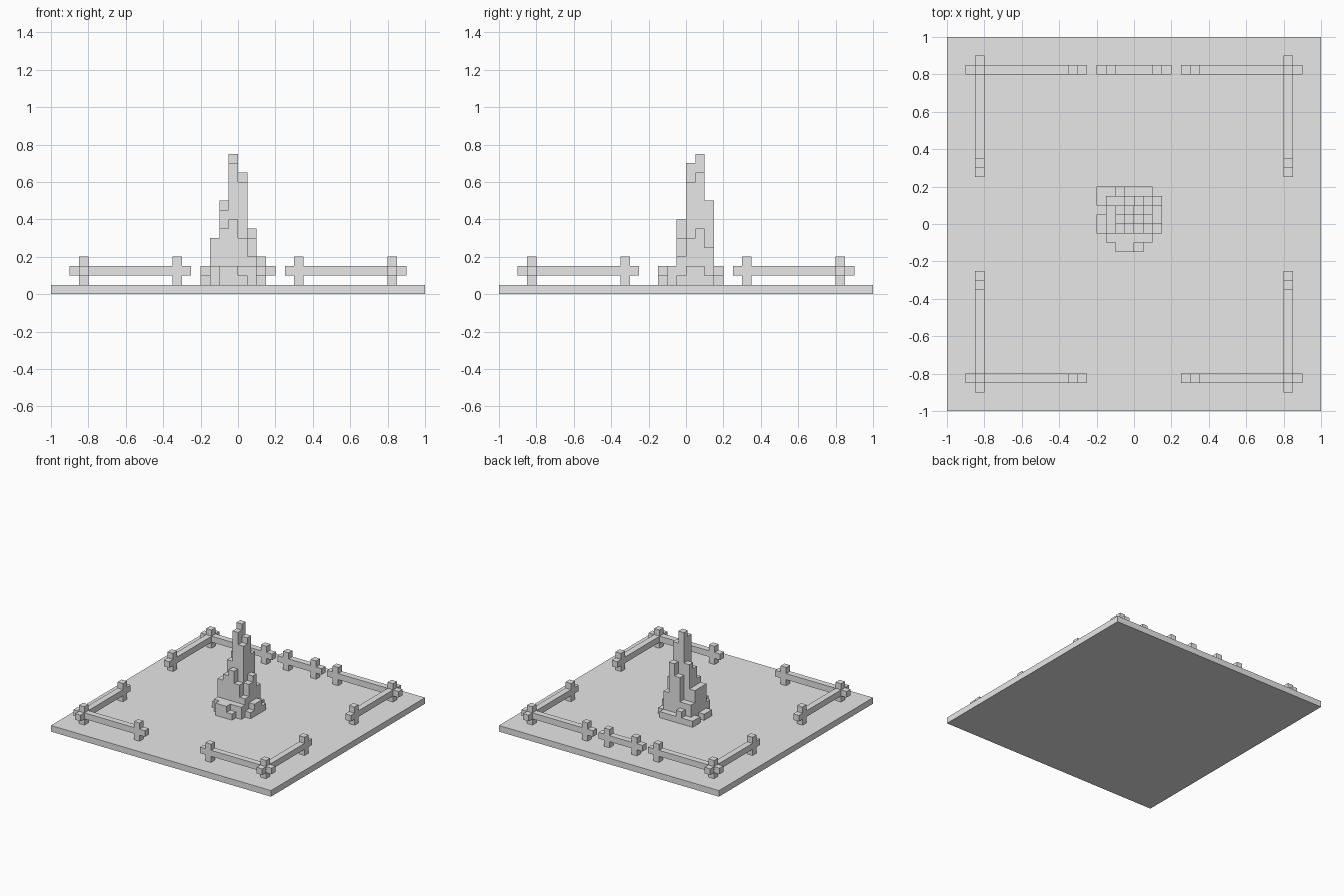
import bpy
import bmesh
from mathutils import Matrix, Vector

if "Cube" in bpy.data.objects:
    bpy.data.objects.remove(bpy.data.objects["Cube"])

U = 0.05  # edge of one block

stone = bpy.data.materials.new("plain_grey")
stone.use_nodes = True
grey = (0.8, 0.8, 0.8, 1)
stone.diffuse_color = grey
stone.node_tree.nodes["Principled BSDF"].inputs["Base Color"].default_value = grey


def finish(name, bm):
    mesh = bpy.data.meshes.new(name)
    bmesh.ops.recalc_face_normals(bm, faces=bm.faces)
    bm.to_mesh(mesh)
    bm.free()
    mesh.materials.append(stone)
    obj = bpy.data.objects.new(name, mesh)
    bpy.context.collection.objects.link(obj)
    return obj


def add_box(bm, low, high):
    low, high = Vector(low), Vector(high)
    place = Matrix.Translation((low + high) / 2) @ Matrix.Diagonal((*(high - low), 1))
    bmesh.ops.create_cube(bm, size=1, matrix=place)


# ground slab
bm = bmesh.new()
add_box(bm, (-1, -1, 0), (1, 1, U))
finish("ground_slab", bm)


# fence: a rail at mid height, run through two square posts
def fence(name, start, end, posts, side, along_x):
    def point(a, b, z):
        return (a, b, z) if along_x else (b, a, z)
    bm = bmesh.new()
    add_box(bm, point(start, side - U / 2, 2 * U), point(end, side + U / 2, 3 * U))
    for p in posts:
        add_box(bm, point(p - U / 2, side - U / 2, U), point(p + U / 2, side + U / 2, 4 * U))
    finish(name, bm)


for along_x in (True, False):
    for side in (-0.825, 0.825):
        for sign in (-1, 1):
            a, b = sorted((sign * 0.25, sign * 0.9))
            fence("corner_fence", a, b, (sign * 0.325, sign * 0.825), side, along_x)
fence("back_middle_fence", -0.2, 0.2, (-0.125, 0.125), 0.825, True)

# spire: block heights in base 16, rows from back to front, columns from -x to +x
rows = ["1121110",
        "1337941",
        "059ec62",
        "158db52",
        "1567531",
        "0222220",
        "0022100"]


def height(i, j):
    if 0 <= i < len(rows[0]) and 0 <= j < len(rows):
        return int(rows[j][i], 16)
    return 0


bm = bmesh.new()
for j in range(len(rows)):
    for i in range(len(rows[0])):
        h = height(i, j)
        if not h:
            continue
        x0, y1 = -0.2 + i * U, 0.2 - j * U
        x1, y0 = x0 + U, y1 - U
        top = U + h * U
        ring = [(x0, y0), (x1, y0), (x1, y1), (x0, y1)]
        bm.faces.new([bm.verts.new((*p, top)) for p in ring])
        # walls only where the neighbour is lower
        for k, (di, dj) in enumerate([(0, 1), (1, 0), (0, -1), (-1, 0)]):
            other = height(i + di, j + dj)
            if other < h:
                p, q = ring[k], ring[(k + 1) % 4]
                low = U + other * U
                corners = [(*p, low), (*q, low), (*q, top), (*p, top)]
                bm.faces.new([bm.verts.new(c) for c in corners])
bmesh.ops.remove_doubles(bm, verts=bm.verts, dist=0.001)
finish("spire", bm)
